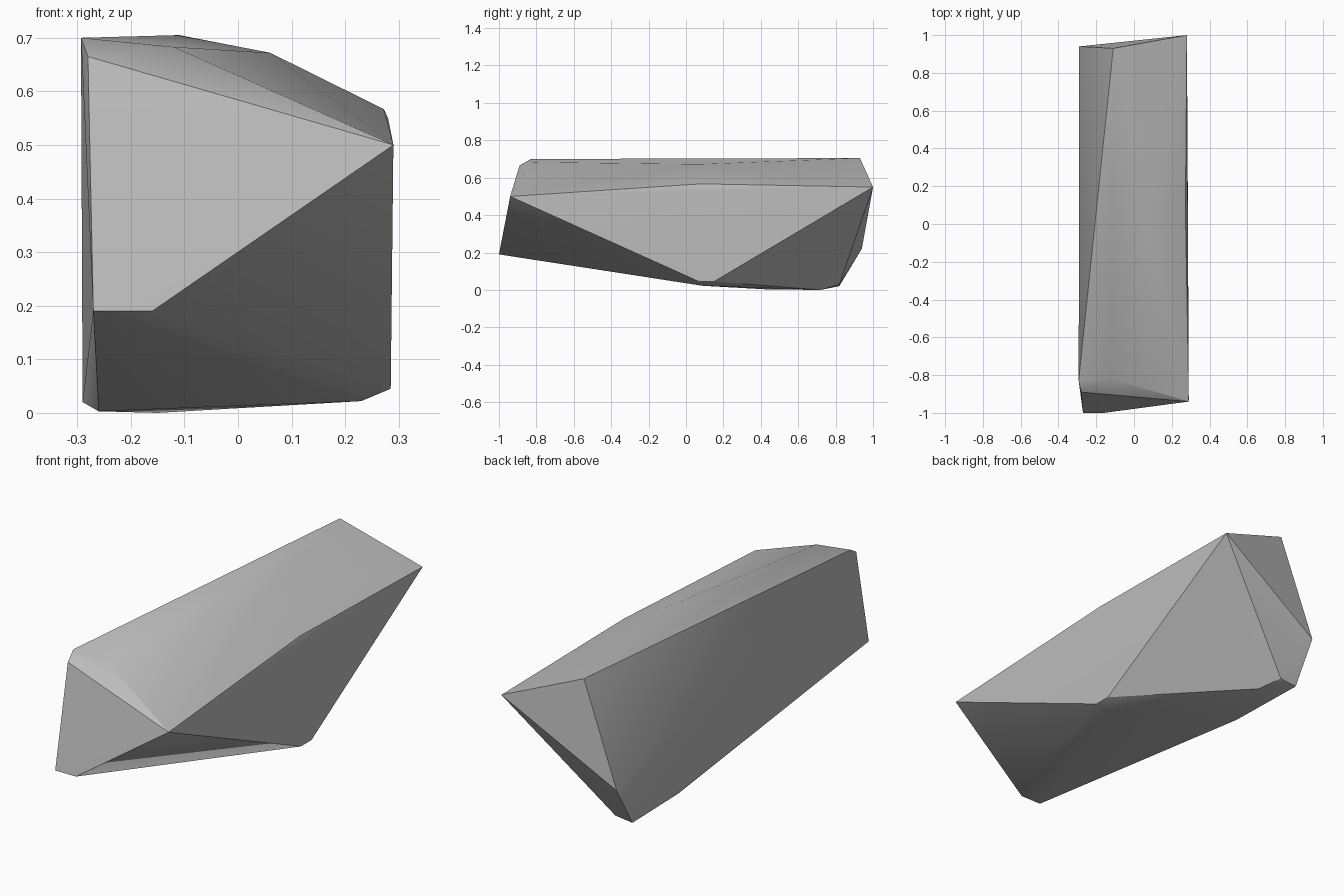
import bpy
import bmesh

cube = bpy.data.objects.get("Cube")
if cube:
    bpy.data.objects.remove(cube, do_unlink=True)

# Corners of the stone, grouped by region
front_tip = [(-.27, -1, .19), (-.16, -1, .19)]
front_top = [(.29, -.94, .50), (-.28, -.89, .665), (-.293, -.83, .70), (-.12, -.82, .683)]
crown = [(.06, .07, .672), (.272, .08, .567), (-.11, .93, .705)]
back = [(.28, 1, .55), (-.29, .94, .22), (-.19, .91, .23)]
underside = [(-.29, .82, .02), (-.2, .82, .03), (-.15, .72, 0), (-.26, .43, .003),
             (.23, .09, .022), (.285, .07, .045), (.285, .15, .045)]

# Stone body: convex hull around the corners
bm = bmesh.new()
for corner in front_tip + front_top + crown + back + underside:
    bm.verts.new(corner)
hull = bmesh.ops.convex_hull(bm, input=bm.verts)
loose = {v for v in hull["geom_interior"] + hull["geom_unused"]
         if isinstance(v, bmesh.types.BMVert)}
bmesh.ops.delete(bm, geom=list(loose), context="VERTS")
bmesh.ops.recalc_face_normals(bm, faces=bm.faces)
mesh = bpy.data.meshes.new("stone")
bm.to_mesh(mesh)
bm.free()
stone = bpy.data.objects.new("stone", mesh)
bpy.context.collection.objects.link(stone)

# Plain grey stone
grey = bpy.data.materials.new("stone grey")
grey.use_nodes = True
colour = (.5, .5, .5, 1)
grey.diffuse_color = colour
grey.node_tree.nodes["Principled BSDF"].inputs["Base Color"].default_value = colour
mesh.materials.append(grey)

# Soft shading across shallow bends, crisp at the main ridges
bpy.ops.object.select_all(action="DESELECT")
stone.select_set(True)
bpy.context.view_layer.objects.active = stone
bpy.ops.object.shade_smooth_by_angle(angle=.52)
